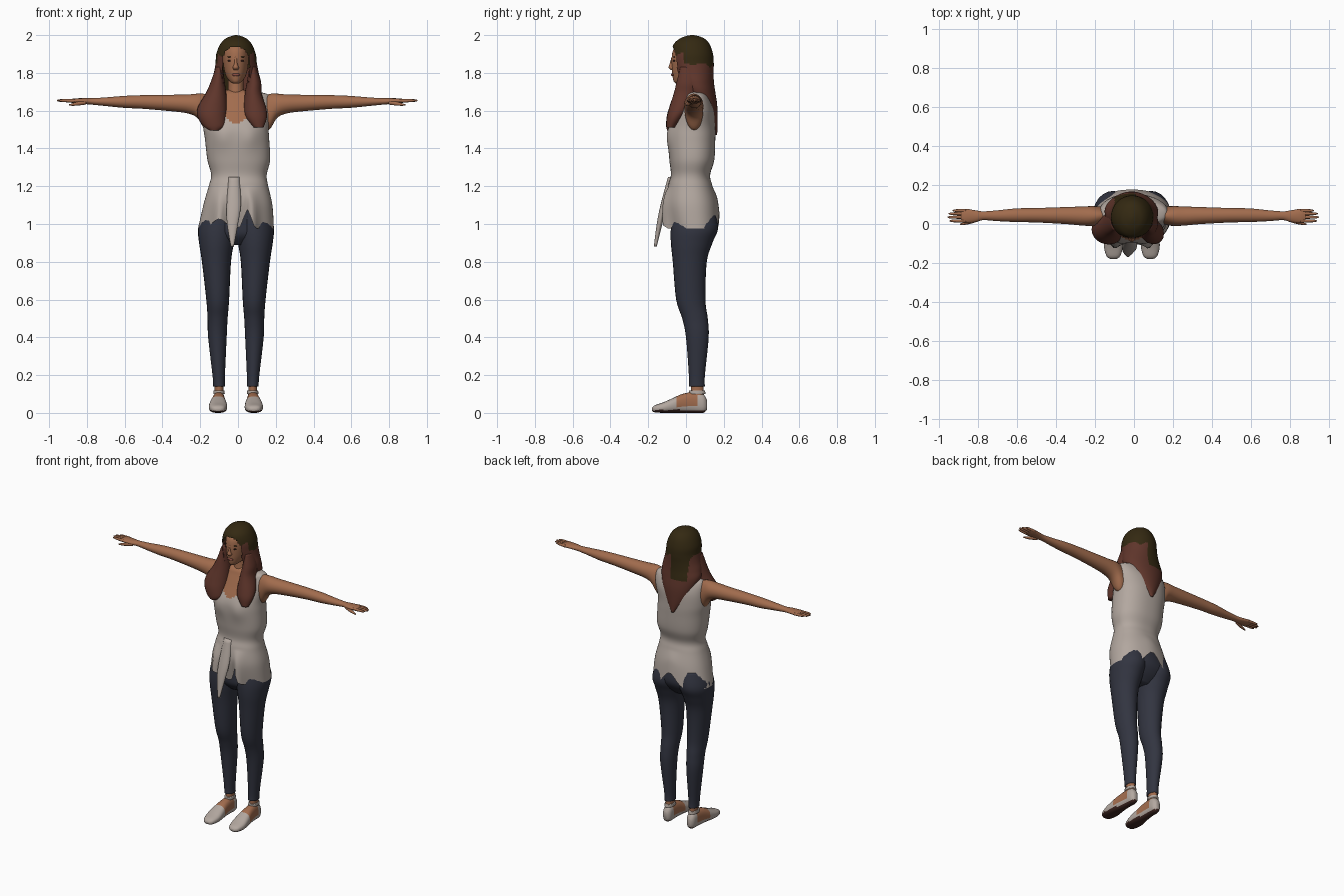
import bpy, bmesh, math
from mathutils import Vector

cube = bpy.data.objects.get("Cube")
if cube:
    bpy.data.objects.remove(cube, do_unlink=True)


def make_material(name, red, green, blue):
    material = bpy.data.materials.new(name)
    material.use_nodes = True
    color = (red, green, blue, 1)
    material.diffuse_color = color
    material.node_tree.nodes["Principled BSDF"].inputs["Base Color"].default_value = color
    return material


skin = make_material("skin", .36, .15, .075)
cloth = make_material("off_white_cloth", .45, .39, .35)
denim = make_material("dark_navy", .032, .035, .052)
hair_dark = make_material("dark_olive_hair", .034, .022, .006)
hair_brown = make_material("red_brown_hair", .115, .036, .024)
sole = make_material("dark_sole", .05, .02, .016)
lip = make_material("lip", .25, .075, .055)


def smooth_rings(keys, steps):
    """Catmull-Rom interpolation through the key sections."""
    rings = []
    for i in range(len(keys) - 1):
        before, start = keys[max(i - 1, 0)], keys[i]
        end, after = keys[i + 1], keys[min(i + 2, len(keys) - 1)]
        for k in range(steps):
            t = k / steps
            rings.append([b + t / 2 * (c - a + t * (2 * a - 5 * b + 4 * c - d + t * (3 * (b - c) + d - a)))
                          for a, b, c, d in zip(before, start, end, after)])
    return rings + [list(keys[-1])]


def loft(name, keys, materials, axis="z", sides=24, steps=5, power=1.0, side=1,
         shift=0.0, paint=None, shape=None, capped=True):
    """Loft sections (position, low and high of each cross axis) along an axis."""
    bm = bmesh.new()
    rows = []
    for t, a0, a1, b0, b1 in smooth_rings(keys, steps):
        row = []
        for j in range(sides):
            angle = math.tau * j / sides
            c, s = math.cos(angle), math.sin(angle)
            a = (a0 + a1) / 2 + (a1 - a0) / 2 * math.copysign(abs(c) ** power, c)
            b = (b0 + b1) / 2 + (b1 - b0) / 2 * math.copysign(abs(s) ** power, s)
            p = Vector({"z": (a, b, t), "x": (t, a, b), "y": (a, t, b)}[axis])
            if shape:
                p = shape(p)
            row.append(bm.verts.new((p.x * side + shift, p.y, p.z)))
        rows.append(row)
    for low, high in zip(rows, rows[1:]):
        for j in range(sides):
            k = (j + 1) % sides
            bm.faces.new((low[j], low[k], high[k], high[j]))
    if capped:
        bm.faces.new(rows[0])
        bm.faces.new(rows[-1])
    bmesh.ops.recalc_face_normals(bm, faces=bm.faces)
    unwanted = []
    for face in bm.faces:
        face.smooth = True
        if paint:
            index = paint(face.calc_center_median(), face.normal)
            if index is None:
                unwanted.append(face)
            else:
                face.material_index = index
    bmesh.ops.delete(bm, geom=unwanted, context="FACES")
    mesh = bpy.data.meshes.new(name)
    bm.to_mesh(mesh)
    bm.free()
    for material in materials:
        mesh.materials.append(material)
    obj = bpy.data.objects.new(name, mesh)
    bpy.context.collection.objects.link(obj)
    return obj


def ellipsoid(name, place, size, material):
    bpy.ops.mesh.primitive_uv_sphere_add(segments=16, ring_count=8, location=place)
    obj = bpy.context.object
    obj.name, obj.scale = name, size
    obj.data.materials.append(material)
    bpy.ops.object.shade_smooth()


def bump(distance, width):
    return math.exp(-(distance / width) ** 2)


# Legs, ankles and shoes, mirrored about the body's middle
MIDDLE = -.011


def paint_shoe(center, normal):
    if normal.z < -.5 and center.z < .02:
        return 2
    return 1 if -.055 < center.y < .06 and center.z > .035 else 0


for label, side in (("left", 1), ("right", -1)):
    loft(label + "_trouser_leg", [
        (.14, .058, .12, .015, .1), (.2, .058, .124, .015, .1), (.4, .049, .147, 0, .12),
        (.5, .044, .15, -.02, .115), (.6, .036, .157, -.052, .103), (.8, .026, .18, -.07, .11),
        (.9, .01, .195, -.08, .14), (.98, -.005, .2, -.08, .17), (1.08, 0, .17, -.07, .15)],
        [denim], side=side, shift=MIDDLE)
    loft(label + "_ankle", [(.03, .062, .118, .02, .1), (.09, .065, .113, .025, .095),
                            (.17, .066, .113, .025, .092)], [skin], side=side, shift=MIDDLE)
    loft(label + "_ankle_strap", [(.1, .059, .119, .015, .104), (.118, .06, .118, .016, .1)],
         [cloth], side=side, shift=MIDDLE)
    loft(label + "_shoe", [
        (-.18, .08, .11, .01, .026), (-.165, .06, .13, .003, .04), (-.12, .047, .143, 0, .056),
        (-.07, .048, .14, 0, .078), (-.02, .055, .13, 0, .1), (.04, .058, .122, 0, .11),
        (.09, .06, .118, 0, .1), (.11, .075, .105, .015, .07)],
        [cloth, skin, sole], axis="y", power=.8, side=side, shift=MIDDLE, paint=paint_shoe)

loft("trouser_hips", [(.89, -.1, .08, -.03, .09), (.94, -.19, .17, -.07, .14),
                      (1, -.203, .182, -.075, .167), (1.1, -.165, .165, -.07, .15)], [denim])


# Blouse with a notched, flaring hem; the neckline shows skin
def drape(p):
    weight = max(0, (1.2 - p.z) / .22)
    if p.y < .03:
        p.z += weight * (.1 * bump(p.x - .05, .025) + .05 * bump(p.x + .1, .05))
        p.y -= weight * .05 * (bump(p.x + .1, .035) + bump(p.x - .075, .03))
        p.y -= .012 * bump(p.z - 1.46, .06) * (bump(p.x + .085, .05) + bump(p.x - .065, .05))
    else:
        p.z += weight * .085 * bump(p.x, .06)
    return p


def paint_blouse(center, normal):
    off = abs(center.x - MIDDLE)
    return 1 if center.y < .04 and off < .115 and center.z > 1.53 + .6 * off else 0


loft("blouse", [
    (.975, -.212, .19, -.085, .177), (1.1, -.183, .182, -.105, .165), (1.2, -.155, .16, -.095, .14),
    (1.26, -.142, .152, -.08, .128), (1.34, -.162, .17, -.088, .15), (1.45, -.175, .165, -.095, .155),
    (1.52, -.185, .162, -.088, .155), (1.6, -.182, .175, -.05, .15), (1.66, -.175, .175, -.02, .13),
    (1.69, -.15, .15, -.005, .11), (1.71, -.06, .04, .02, .09)],
    [cloth, skin], sides=72, steps=7, power=.88, shape=drape, paint=paint_blouse, capped=False)
loft("hanging_front_tail", [(1.25, -.05, .01, -.095, -.05), (1.1, -.06, .015, -.135, -.1),
                            (1, -.058, 0, -.155, -.125), (.88, -.038, -.022, -.17, -.155)], [cloth])

# Arms and hands
FINGERS = (("index", .016, .945), ("middle", .035, .955), ("ring", .053, .95), ("little", .069, .93))
for label, side in (("left", 1), ("right", -1)):
    loft(label + "_arm", [
        (.12, .01, .085, 1.49, 1.67), (.17, -.005, .09, 1.5, 1.688), (.21, -.01, .092, 1.56, 1.69),
        (.26, -.008, .09, 1.585, 1.686), (.35, 0, .087, 1.597, 1.684), (.5, .008, .082, 1.61, 1.682),
        (.6, .01, .08, 1.615, 1.678), (.7, .015, .07, 1.625, 1.67), (.77, .02, .065, 1.632, 1.666),
        (.81, .01, .07, 1.635, 1.666), (.86, .005, .078, 1.639, 1.665), (.885, .012, .073, 1.644, 1.66)],
        [skin], axis="x", side=side, shift=-.004)
    for finger, y, tip in FINGERS:
        loft(label + "_" + finger + "_finger", [
            (.86, y - .009, y + .009, 1.642, 1.661), (tip - .02, y - .007, y + .007, 1.646, 1.661),
            (tip, y - .002, y + .002, 1.652, 1.656)],
            [skin], axis="x", sides=10, side=side, shift=-.004)
    loft(label + "_thumb", [(.8, .012, .035, 1.632, 1.655), (.85, -.002, .016, 1.626, 1.646),
                            (.89, -.006, .002, 1.626, 1.634)],
         [skin], axis="x", sides=10, side=side, shift=-.004)

# Neck, head and face
loft("neck", [(1.6, -.085, .06, -.035, .1), (1.66, -.06, .038, -.005, .1),
              (1.72, -.053, .03, .005, .1), (1.8, -.055, .032, .01, .1)], [skin])
loft("head", [
    (1.745, -.03, .007, -.055, 0), (1.755, -.044, .021, -.065, .04), (1.78, -.062, .039, -.071, .09),
    (1.82, -.074, .051, -.075, .11), (1.88, -.08, .057, -.076, .12), (1.93, -.075, .053, -.063, .12),
    (1.975, -.045, .022, -.015, .085)], [skin], sides=32)
loft("nose", [(1.815, -.023, 0, -.08, -.055), (1.828, -.028, .005, -.092, -.055),
              (1.85, -.02, -.003, -.086, -.06), (1.885, -.018, -.005, -.076, -.06)],
     [skin], sides=12)
ellipsoid("lips", (MIDDLE, -.07, 1.79), (.022, .009, .008), lip)
for label, side in (("left", 1), ("right", -1)):
    x = MIDDLE + side * .031
    ellipsoid(label + "_eye", (x, -.063, 1.864), (.013, .006, .005), sole)
    ellipsoid(label + "_eyebrow", (x, -.062, 1.885), (.017, .006, .003), hair_dark)


# Hair with an open face window, a pointed back and two front locks
def paint_hair(center, normal):
    off = abs(center.x - MIDDLE)
    rise = max(0, (center.z - 1.86) / .08)
    if center.y < .03 and (off / .071) ** 2 + rise ** 2 < 1:
        return None
    streak = center.y > .08 and -.1 < center.x < .01 and center.z > 1.69
    crown = center.z > (1.9 if center.y < -.01 else 1.84) + .012 * math.sin(center.x * 90)
    return 0 if streak or crown else 1


loft("hair", [
    (1.47, -.02, 0, .13, .165), (1.55, -.085, .06, .06, .167), (1.63, -.125, .1, .02, .165),
    (1.7, -.15, .122, -.02, .155), (1.75, -.143, .122, -.045, .148), (1.8, -.128, .11, -.06, .146),
    (1.85, -.119, .1, -.074, .147), (1.9, -.115, .094, -.076, .143), (1.95, -.095, .074, -.066, .126),
    (1.98, -.068, .048, -.035, .1), (1.995, -.035, .015, 0, .065), (2, -.014, -.006, .025, .04)],
    [hair_dark, hair_brown], sides=72, steps=7, paint=paint_hair)
loft("right_front_lock", [
    (1.83, -.118, -.08, -.03, .06), (1.75, -.145, -.07, -.05, .07), (1.69, -.172, -.062, -.065, .06),
    (1.62, -.212, -.058, -.088, .05), (1.57, -.215, -.06, -.102, .03), (1.52, -.185, -.068, -.105, -.02),
    (1.495, -.15, -.1, -.1, -.06)], [hair_brown])
loft("left_front_lock", [
    (1.83, .06, .097, -.03, .06), (1.75, .047, .122, -.05, .07), (1.69, .036, .126, -.065, .06),
    (1.61, .032, .15, -.09, .02), (1.56, .045, .152, -.102, -.02), (1.51, .085, .135, -.102, -.06)],
    [hair_brown])
